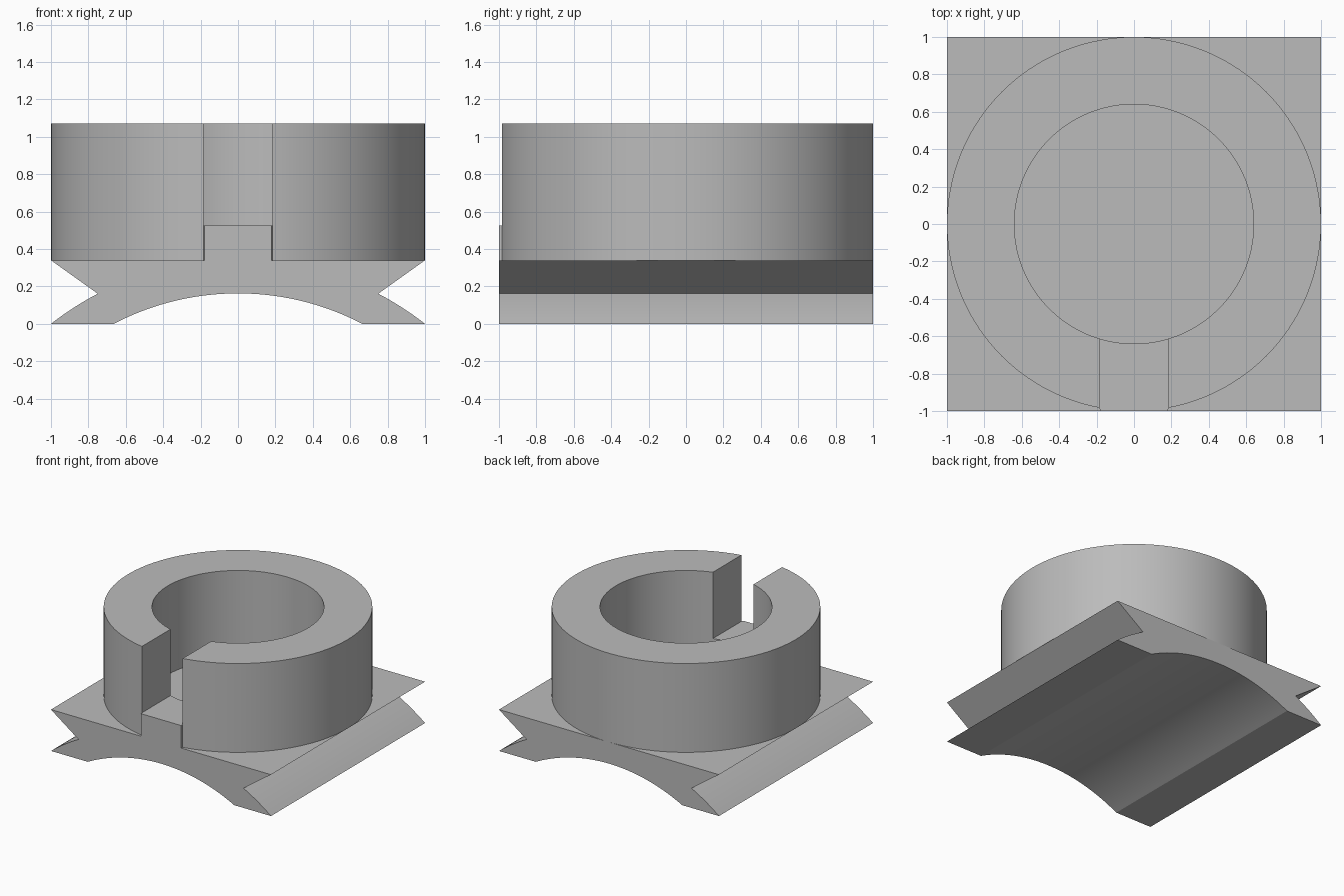
import bpy
import bmesh
from math import asin, cos, pi, radians, sin, sqrt
from mathutils import Matrix, Vector

if "Cube" in bpy.data.objects:
    bpy.data.objects.remove(bpy.data.objects["Cube"])

GREY = (0.5, 0.5, 0.5, 1)
grey = bpy.data.materials.new("plain grey")
grey.use_nodes = True
grey.diffuse_color = GREY
grey.node_tree.nodes["Principled BSDF"].inputs["Base Color"].default_value = GREY


def arc(radius, start, end, steps, centre=(0, 0)):
    """Points along a circular arc."""
    angles = [start + (end - start) * i / steps for i in range(steps + 1)]
    return [(centre[0] + radius * cos(a), centre[1] + radius * sin(a)) for a in angles]


def extrude(name, outline, low, high, turn=Matrix()):
    """Extrude a flat outline from low to high along z, then turn it."""
    bm = bmesh.new()
    face = bm.faces.new([bm.verts.new((u, v, low)) for u, v in outline])
    new = bmesh.ops.extrude_face_region(bm, geom=[face])["geom"]
    verts = [g for g in new if isinstance(g, bmesh.types.BMVert)]
    bmesh.ops.translate(bm, verts=verts, vec=Vector((0, 0, high - low)))
    bm.transform(turn)
    bmesh.ops.recalc_face_normals(bm, faces=bm.faces)
    mesh = bpy.data.meshes.new(name)
    bm.to_mesh(mesh)
    bm.free()
    mesh.materials.append(grey)
    obj = bpy.data.objects.new(name, mesh)
    bpy.context.collection.objects.link(obj)
    bpy.ops.object.select_all(action="DESELECT")
    obj.select_set(True)
    bpy.context.view_layer.objects.active = obj
    bpy.ops.object.shade_smooth_by_angle(angle=radians(25))
    return obj


BASE_TOP, SLOT_FLOOR, RING_TOP = 0.34, 0.525, 1.07
OUTER, INNER, SLOT = 1.0, 0.64, 0.185

# Base: saddle underside, with concentric curved lips below the side notches
ARCH_HALF, ARCH_TOP, NOTCH_X = 0.665, 0.163, 0.75
arch_r = (ARCH_HALF ** 2 + ARCH_TOP ** 2) / (2 * ARCH_TOP)
centre = (0, ARCH_TOP - arch_r)
lip_r = sqrt(1 + centre[1] ** 2)
arch_a, lip_a, notch_a = asin(ARCH_HALF / arch_r), asin(1 / lip_r), asin(NOTCH_X / lip_r)
profile = [(-1, BASE_TOP)]
profile += arc(lip_r, pi / 2 + notch_a, pi / 2 + lip_a, 8, centre)
profile += arc(arch_r, pi / 2 + arch_a, pi / 2 - arch_a, 40, centre)
profile += arc(lip_r, pi / 2 - lip_a, pi / 2 - notch_a, 8, centre)
profile += [(1, BASE_TOP)]
extrude("saddle_base", profile, -1, 1, Matrix.Rotation(pi / 2, 4, "X"))

# Split ring: open at the front
outer_gap, inner_gap = asin(SLOT / OUTER), asin(SLOT / INNER)
front = -pi / 2
ring = arc(OUTER, front + outer_gap, front + 2 * pi - outer_gap, 128)
ring += arc(INNER, front + 2 * pi - inner_gap, front + inner_gap, 96)
extrude("split_ring", ring, BASE_TOP, RING_TOP)

# Raised floor of the slot, flush with the front of the base
floor = arc(INNER, front - inner_gap, front + inner_gap, 16)
floor += [(SLOT, -cos(outer_gap)), (SLOT - 0.005, -1), (0.005 - SLOT, -1), (-SLOT, -cos(outer_gap))]
extrude("slot_floor", floor, BASE_TOP, SLOT_FLOOR)
